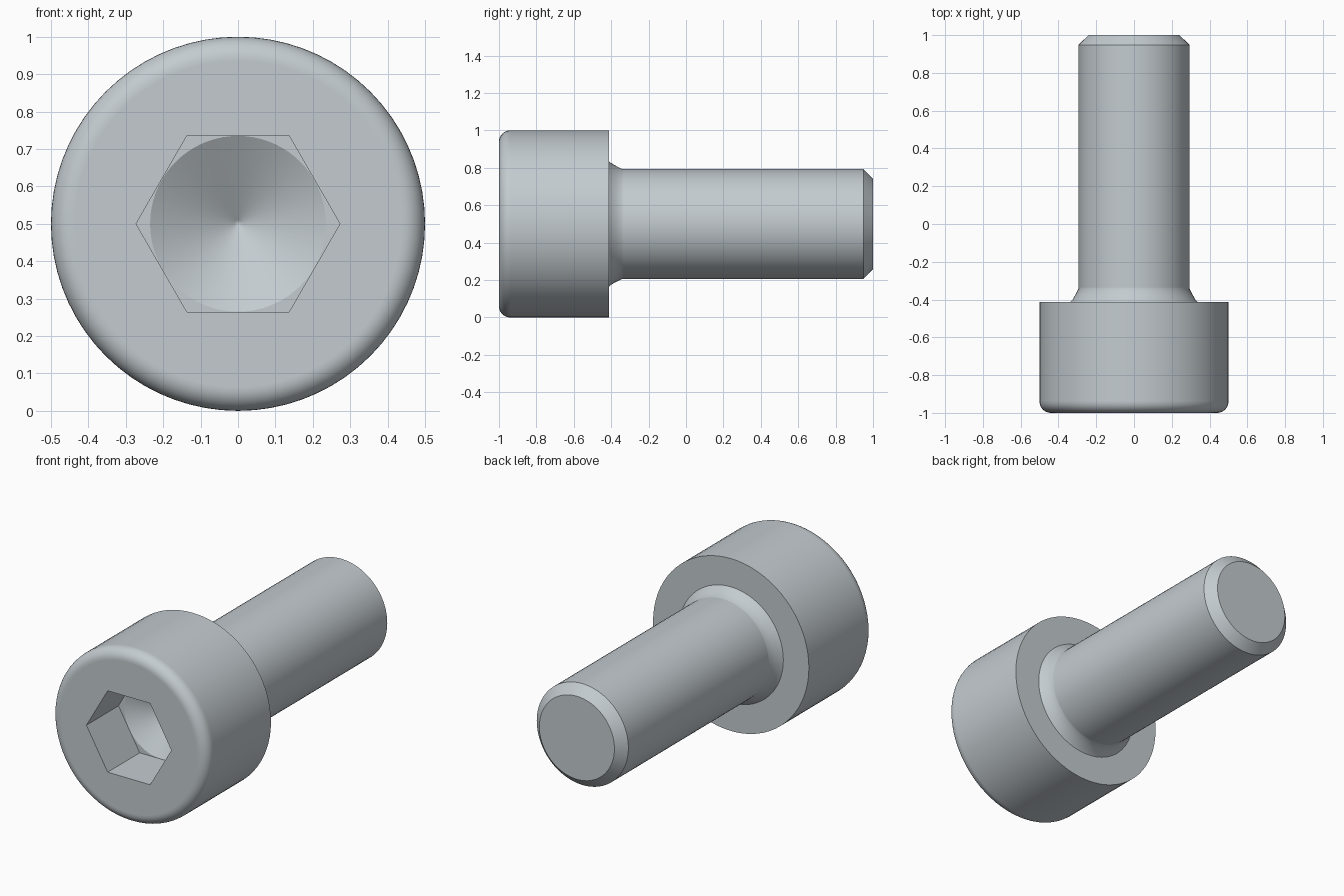
import bpy, bmesh, math

cube = bpy.data.objects.get("Cube")
if cube:
    bpy.data.objects.remove(cube)

SEGMENTS = 72            # a multiple of 12, so hexagon corners land on vertices
AXIS_HEIGHT = 0.5
FLAT = 0.236             # half the width of the hexagon across its flats

steel = bpy.data.materials.new("brushed steel grey")
steel.use_nodes = True
colour = (0.55, 0.60, 0.63, 1)
steel.diffuse_color = colour
steel.node_tree.nodes["Principled BSDF"].inputs["Base Color"].default_value = colour


def circle(radius):
    return lambda a: radius


def hexagon(apothem):
    """Polar radius of a hexagon with corners on the x axis."""
    sector = math.pi / 3
    return lambda a: apothem / math.cos((a + 1e-9) % sector - sector / 2)


def loft(name, rings, sharp_angle, start_cap=None, end_cap=None):
    """Skin a list of (outline, y) rings around the long axis."""
    bm = bmesh.new()
    loops = []
    for outline, y in rings:
        loop = []
        for i in range(SEGMENTS):
            a = 2 * math.pi * i / SEGMENTS
            r = outline(a)
            loop.append(bm.verts.new((r * math.cos(a), y, AXIS_HEIGHT + r * math.sin(a))))
        loops.append(loop)
    for one, two in zip(loops, loops[1:]):
        for i in range(SEGMENTS):
            j = (i + 1) % SEGMENTS
            bm.faces.new((one[i], one[j], two[j], two[i]))
    # Caps: a number makes a cone tip at that y, "flat" a single face
    for loop, cap in ((loops[0], start_cap), (loops[-1], end_cap)):
        if cap == "flat":
            bm.faces.new(loop)
        elif cap is not None:
            tip = bm.verts.new((0, cap, AXIS_HEIGHT))
            for i in range(SEGMENTS):
                bm.faces.new((loop[i], loop[(i + 1) % SEGMENTS], tip))
    bmesh.ops.recalc_face_normals(bm, faces=bm.faces)
    mesh = bpy.data.meshes.new(name)
    bm.to_mesh(mesh)
    bm.free()
    mesh.materials.append(steel)
    obj = bpy.data.objects.new(name, mesh)
    bpy.context.collection.objects.link(obj)
    bpy.ops.object.select_all(action="DESELECT")
    obj.select_set(True)
    bpy.context.view_layer.objects.active = obj
    bpy.ops.object.shade_smooth_by_angle(angle=math.radians(sharp_angle))
    return obj


# Head: drill-point socket floor, hexagonal walls, rounded front rim, flat underside
FRONT, BACK, FLOOR = -1.0, -0.412, -0.706
ROUND, STEPS, SUPPORT = 0.06, 8, 0.004
head = [(circle(0.01), FLOOR + 0.13),
        (circle(FLAT - 0.001), FLOOR),
        (hexagon(FLAT), FLOOR),
        (hexagon(FLAT), FRONT),
        (circle(0.5 - ROUND - SUPPORT), FRONT)]
for k in range(STEPS + 1):
    t = math.pi / 2 * k / STEPS
    head.append((circle(0.5 - ROUND + ROUND * math.sin(t)),
                 FRONT + ROUND - ROUND * math.cos(t)))
head += [(circle(0.5), FRONT + ROUND + SUPPORT),
         (circle(0.5), BACK),
         (circle(0.336), BACK)]
loft("socket_head", head, 25, start_cap=FLOOR + 0.136)

# Shank: flared neck under the head, plain cylinder, chamfered end
shank = [(0.336, BACK), (0.326, -0.402), (0.309, -0.372), (0.294, -0.342),
         (0.294, -0.335), (0.294, 0.948), (0.241, 1.0)]
loft("shank", [(circle(r), y) for r, y in shank], 40, end_cap="flat")
